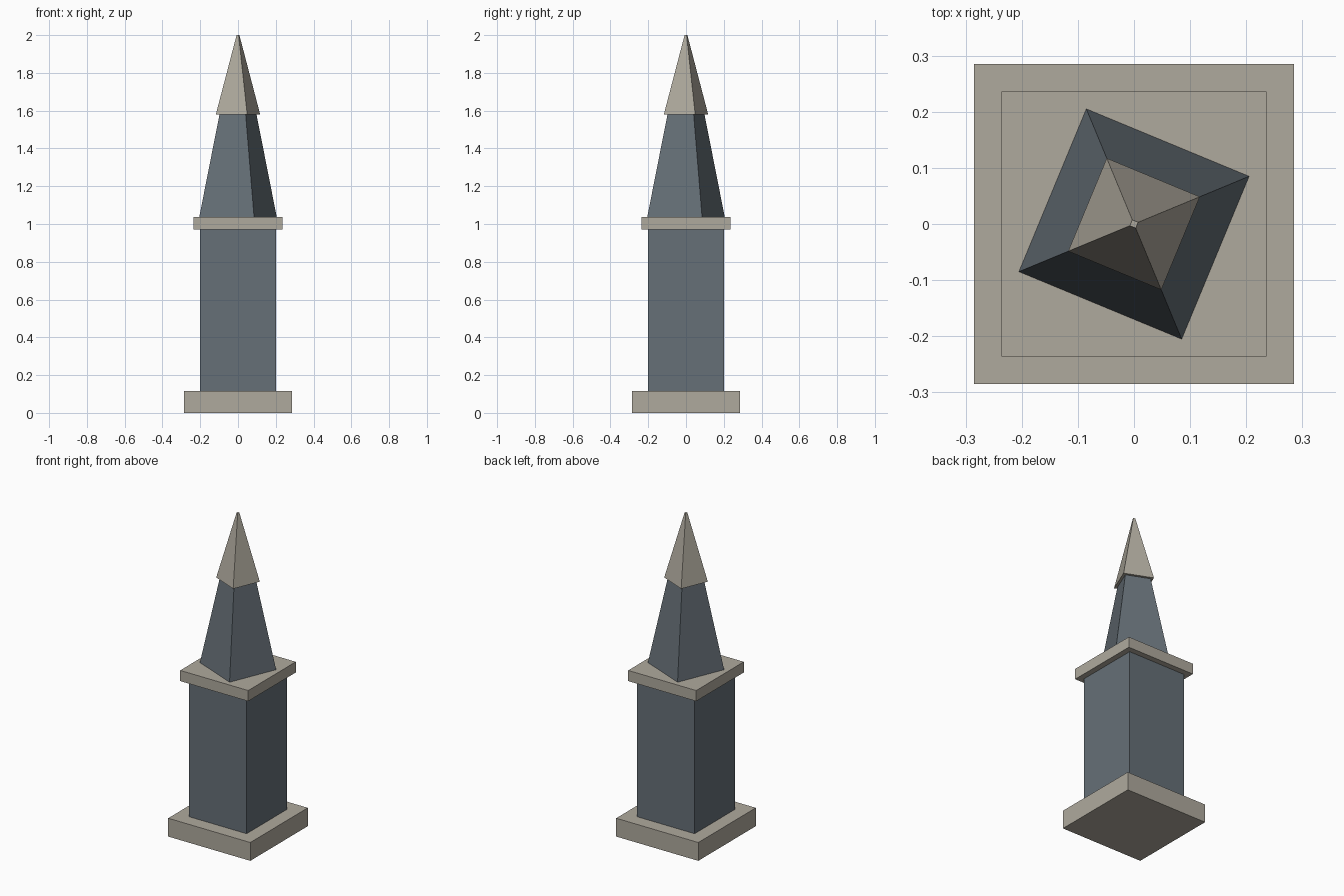
import bpy
import bmesh
from math import radians
from mathutils import Matrix

cube = bpy.data.objects.get("Cube")
if cube:
    bpy.data.objects.remove(cube, do_unlink=True)


def make_material(name, rgb):
    mat = bpy.data.materials.new(name)
    mat.use_nodes = True
    color = (*rgb, 1.0)
    mat.diffuse_color = color
    mat.node_tree.nodes["Principled BSDF"].inputs["Base Color"].default_value = color
    return mat


stone = make_material("pale stone", (0.43, 0.40, 0.34))
slate = make_material("blue grey slate", (0.133, 0.161, 0.186))


def add_part(name, bm, mat):
    mesh = bpy.data.meshes.new(name)
    bm.to_mesh(mesh)
    bm.free()
    mesh.materials.append(mat)
    obj = bpy.data.objects.new(name, mesh)
    bpy.context.collection.objects.link(obj)


def block(name, half, bottom, top, mat):
    """Square slab centred on the z axis."""
    bm = bmesh.new()
    place = Matrix.Translation((0, 0, (bottom + top) / 2))
    size = Matrix.Diagonal((2 * half, 2 * half, top - bottom, 1))
    bmesh.ops.create_cube(bm, size=1, matrix=place @ size)
    add_part(name, bm, mat)


def taper(name, r_bottom, r_top, bottom, top, mat):
    """Four-sided tapering spire, turned an eighth of a right-angle pair."""
    bm = bmesh.new()
    place = Matrix.Translation((0, 0, (bottom + top) / 2))
    turn = Matrix.Rotation(radians(22.5), 4, "Z")
    bmesh.ops.create_cone(bm, cap_ends=True, segments=4, radius1=r_bottom,
                          radius2=r_top, depth=top - bottom, matrix=place @ turn)
    add_part(name, bm, mat)


# Plinth, shaft and collar
block("plinth", 0.285, 0, 0.115, stone)
block("shaft", 0.2, 0.115, 0.97, slate)
block("collar", 0.236, 0.97, 1.037, stone)

# Twisted spire and its overhanging cap
taper("spire", 0.222, 0.106, 1.037, 1.58, slate)
taper("spire_cap", 0.127, 0.008, 1.58, 2.0, stone)
